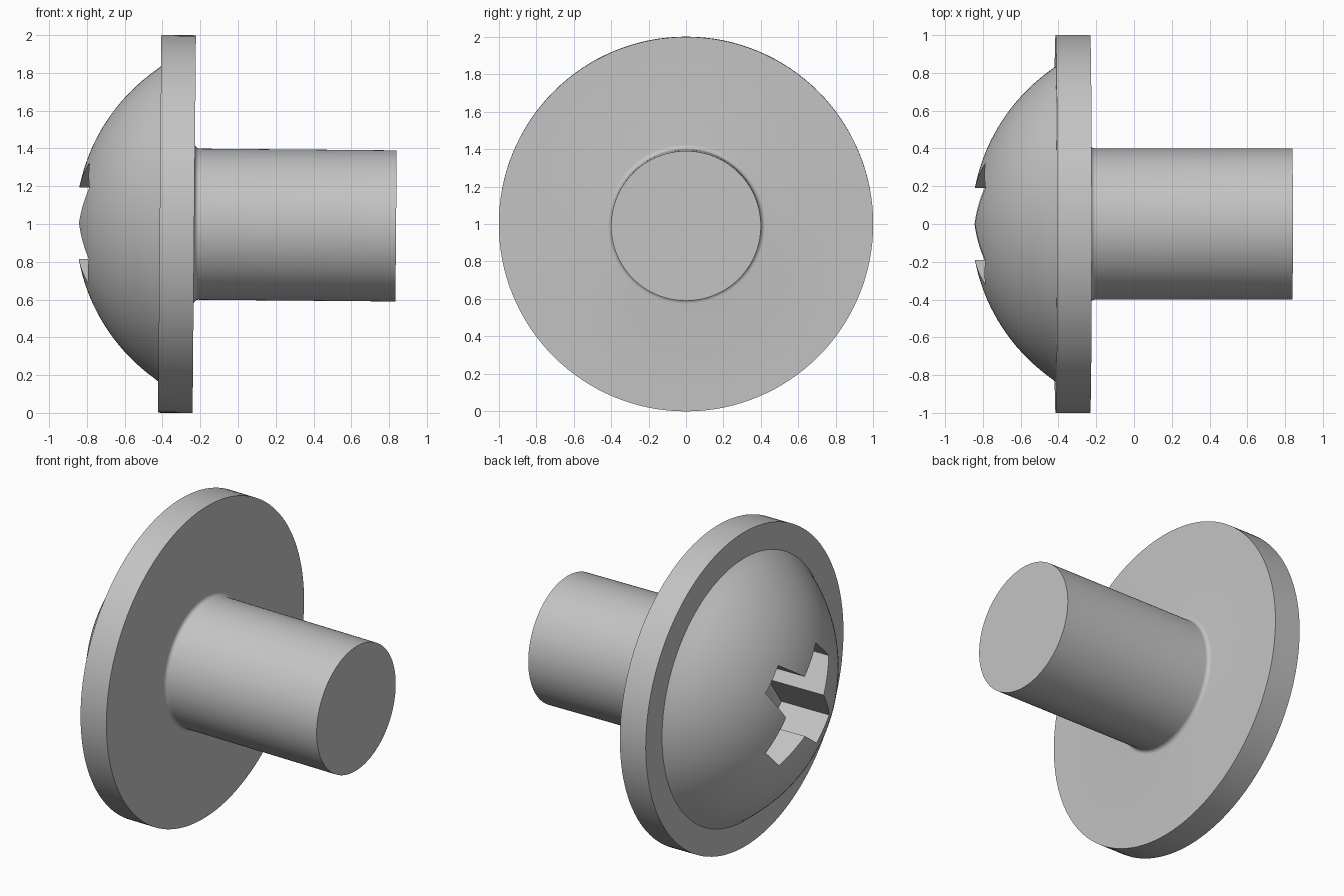
import bpy, bmesh, math
from mathutils import Matrix, Vector

if "Cube" in bpy.data.objects:
    bpy.data.objects.remove(bpy.data.objects["Cube"], do_unlink=True)

steel = bpy.data.materials.new("grey steel")
steel.use_nodes = True
grey = (0.55, 0.55, 0.55, 1)
steel.diffuse_color = grey
steel.node_tree.nodes["Principled BSDF"].inputs["Base Color"].default_value = grey


def add_object(name, bm):
    bmesh.ops.recalc_face_normals(bm, faces=bm.faces)
    mesh = bpy.data.meshes.new(name)
    bm.to_mesh(mesh)
    bm.free()
    mesh.materials.append(steel)
    obj = bpy.data.objects.new(name, mesh)
    bpy.context.collection.objects.link(obj)
    return obj


def lathe(name, profile, sides=128):
    """Spin (x, radius) points around the x axis."""
    bm = bmesh.new()
    verts = [bm.verts.new((x, 0, r)) for x, r in profile]
    edges = [bm.edges.new(pair) for pair in zip(verts, verts[1:])]
    bmesh.ops.spin(bm, geom=verts + edges, axis=(1, 0, 0), cent=(0, 0, 0),
                   angle=math.tau, steps=sides)
    bmesh.ops.remove_doubles(bm, verts=bm.verts, dist=1e-4)
    return add_object(name, bm)


# Profile: domed head, flange, small fillet, shank
rim_x, back_x, end_x = -0.415, -0.232, 0.837
dome_r, dome_x, rim_r = 1.0, 0.14, 0.835
shank_r, fillet = 0.4, 0.025
rim_angle = math.asin(rim_r / dome_r)
steps = 24
profile = [(dome_x - dome_r * math.cos(a), dome_r * math.sin(a))
           for a in (rim_angle * i / steps for i in range(steps))]
profile += [(rim_x, rim_r), (rim_x, 1), (back_x, 1)]
for i in range(7):
    a = math.pi / 2 * i / 6
    profile.append((back_x + fillet * (1 - math.cos(a)),
                    shank_r + fillet * (1 - math.sin(a))))
profile += [(end_x, shank_r), (end_x, 0)]
screw = lathe("domed_flange_screw", profile)

# Cross recess: diagonal slots that flare towards the middle
quarter = [(0.19, 0), (0.32, 0.19), (0.19, 0.32)]
bm = bmesh.new()
outline = []
for k in range(4):
    turn = Matrix.Rotation(k * math.pi / 2, 3, 'X')
    outline += [bm.verts.new(turn @ Vector((-1, y, z))) for y, z in quarter]
base = bm.faces.new(outline)
moved = bmesh.ops.extrude_face_region(bm, geom=[base])["geom"]
bmesh.ops.translate(bm, vec=(0.55, 0, 0),
                    verts=[v for v in moved if isinstance(v, bmesh.types.BMVert)])
cutter = add_object("recess_cutter", bm)
cutter.hide_render = True

cut = screw.modifiers.new("cross recess", 'BOOLEAN')
cut.operation = 'DIFFERENCE'
cut.solver = 'EXACT'
cut.object = cutter
bpy.ops.object.select_all(action='DESELECT')
screw.select_set(True)
bpy.context.view_layer.objects.active = screw
bpy.ops.object.modifier_apply(modifier=cut.name)
bpy.data.objects.remove(cutter, do_unlink=True)
bpy.ops.object.shade_smooth_by_angle(angle=math.radians(30))

# Slight lean about the flange centre
pivot = Vector(((rim_x + back_x) / 2, 0, 0))
lean = Matrix.Rotation(math.radians(0.5), 4, 'Y')
screw.matrix_world = (Matrix.Translation(pivot + Vector((0, 0, 1))) @ lean
                      @ Matrix.Translation(-pivot))
